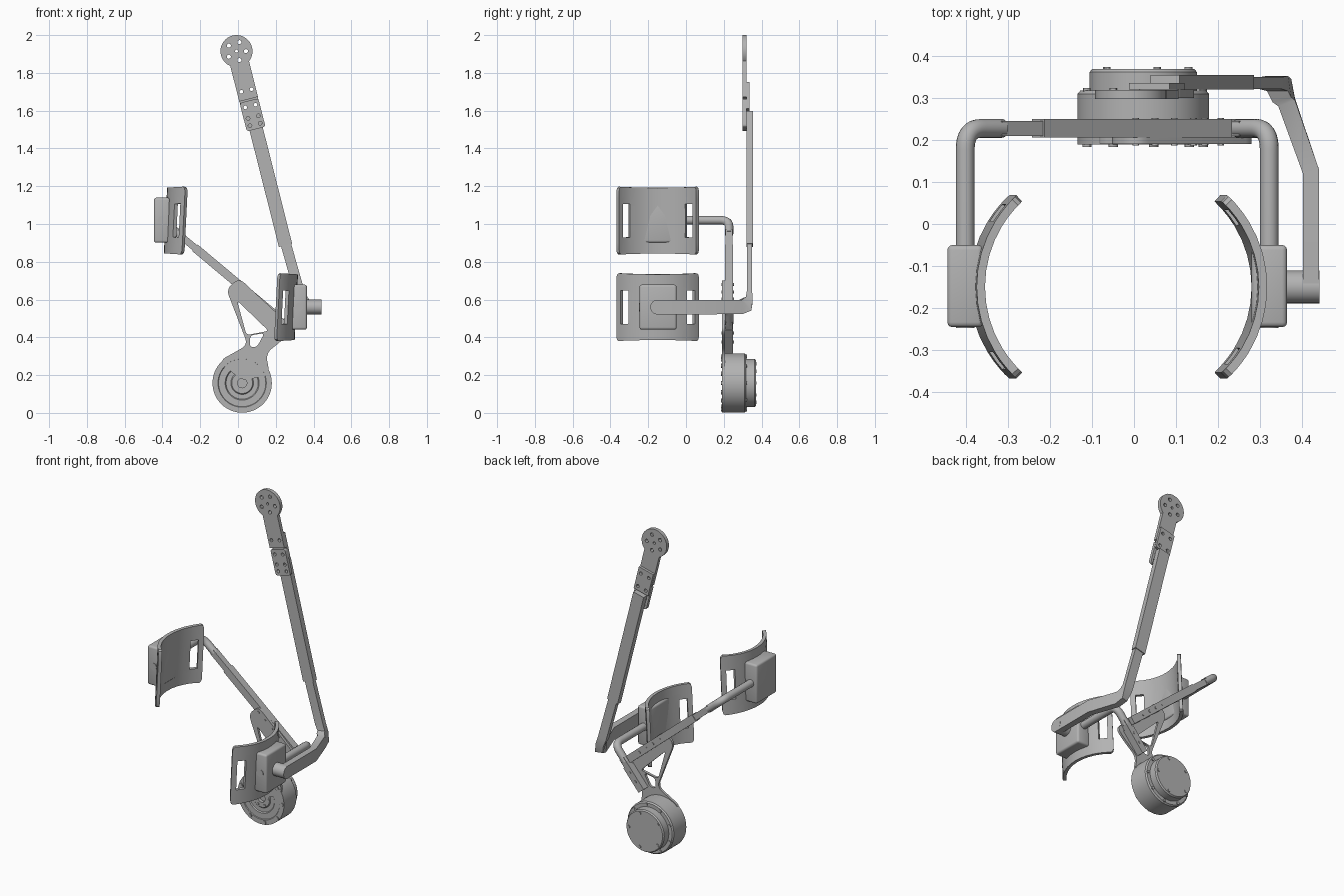
import bpy, bmesh, math
from mathutils import Vector, Matrix

cube = bpy.data.objects.get("Cube")
if cube:
    bpy.data.objects.remove(cube, do_unlink=True)

grey = bpy.data.materials.new("machined_grey")
grey.use_nodes = True
grey.diffuse_color = (0.45, 0.45, 0.45, 1)
grey.node_tree.nodes["Principled BSDF"].inputs["Base Color"].default_value = grey.diffuse_color
parts = []


def add(name, data):
    ob = bpy.data.objects.new(name, data)
    bpy.context.scene.collection.objects.link(ob)
    return ob


def finish(ob):
    """Bake modifiers or curve into a plain mesh part."""
    bpy.context.view_layer.update()
    dg = bpy.context.evaluated_depsgraph_get()
    me = bpy.data.meshes.new_from_object(ob.evaluated_get(dg))
    me.transform(ob.matrix_world)
    name = ob.name
    bpy.data.objects.remove(ob, do_unlink=True)
    me.materials.clear()
    me.materials.append(grey)
    parts.append(add(name, me))
    return parts[-1]


def from_bmesh(name, bm):
    bmesh.ops.recalc_face_normals(bm, faces=bm.faces)
    me = bpy.data.meshes.new(name)
    bm.to_mesh(me)
    bm.free()
    return add(name, me)


def ring(x, z, r, n=16):
    return [(x + r * math.cos(math.tau * i / n), z + r * math.sin(math.tau * i / n)) for i in range(n)]


def rounded(pts, r):
    out = []
    for i, p in enumerate(pts):
        p, a, b = Vector(p), Vector(pts[i - 1]), Vector(pts[(i + 1) % len(pts)])
        s = p + (a - p).normalized() * min(r, (a - p).length * 0.45)
        e = p + (b - p).normalized() * min(r, (b - p).length * 0.45)
        for k in range(6):
            t = k / 5
            out.append(s * (1 - t) ** 2 + p * 2 * t * (1 - t) + e * t * t)
    return out


def plate(name, outline, y0, y1, holes=()):
    """Flat plate in the xz plane, with holes, between y0 and y1."""
    cu = bpy.data.curves.new(name, 'CURVE')
    cu.dimensions = '2D'
    cu.fill_mode = 'BOTH'
    cu.extrude = (y1 - y0) / 2
    for loop in [outline, *holes]:
        sp = cu.splines.new('POLY')
        sp.points.add(len(loop) - 1)
        for pt, c in zip(sp.points, loop):
            pt.co = (c[0], c[1], 0, 1)
        sp.use_cyclic_u = True
    ob = add(name, cu)
    ob.matrix_world = Matrix.Translation((0, (y0 + y1) / 2, 0)) @ Matrix.Rotation(math.pi / 2, 4, 'X')
    return finish(ob)


def strip(p, q, w):
    p, q = Vector(p), Vector(q)
    d = (q - p).normalized()
    n = Vector((-d.y, d.x)) * w / 2
    return [p + n, p - n, q - n, q + n]


def tube(name, start, corner, end, r, bend):
    a, c, b = Vector(start), Vector(corner), Vector(end)
    s, e = c + (a - c).normalized() * bend, c + (b - c).normalized() * bend
    pts = [a] + [s * (1 - t) ** 2 + c * 2 * t * (1 - t) + e * t * t for t in [k / 8 for k in range(9)]] + [b]
    cu = bpy.data.curves.new(name, 'CURVE')
    cu.dimensions = '3D'
    cu.bevel_depth, cu.bevel_resolution, cu.use_fill_caps = r, 6, True
    sp = cu.splines.new('POLY')
    sp.points.add(len(pts) - 1)
    for pt, p in zip(sp.points, pts):
        pt.co = (*p, 1)
    return finish(add(name, cu))


def cylinder(name, centre, r, depth, axis):
    bm = bmesh.new()
    rot = Matrix.Rotation(math.pi / 2, 4, 'Y' if axis == 'x' else 'X')
    bmesh.ops.create_cone(bm, cap_ends=True, segments=32 if r > 0.02 else 12, radius1=r, radius2=r,
                          depth=depth, matrix=Matrix.Translation(centre) @ rot)
    return finish(from_bmesh(name, bm))


def block(name, centre, size):
    bm = bmesh.new()
    bmesh.ops.create_cube(bm, size=1, matrix=Matrix.Translation(centre) @ Matrix.Diagonal((*size, 1)))
    ob = from_bmesh(name, bm)
    mod = ob.modifiers.new("bevel", 'BEVEL')
    mod.width, mod.segments = 0.012, 3
    return finish(ob)


def cuff(name, cx, cz, side):
    """Curved pad with a strap slot near each end."""
    half = [0, 8, 16, 24, 32, 37, 42, 45, 47, 48]
    angles = [-a for a in half[:0:-1]] + half
    rows = [k / 4 for k in range(-4, 5)]
    bm = bmesh.new()
    grid = []
    for a in angles:
        h = 0.174 + 0.006 * (a / 48) ** 2 - {47: 0.008, 48: 0.025}.get(abs(a), 0)
        t = math.radians(a)
        grid.append([bm.verts.new((cx + side * 0.279 * math.cos(t) + 0.05 * h * f,
                                   -0.15 + 0.279 * math.sin(t) * 1.02, cz + h * f)) for f in rows])
    for i in range(len(angles) - 1):
        for j in range(len(rows) - 1):
            mid = abs(angles[i] + angles[i + 1]) / 2
            if not (32 < mid < 42 and abs(rows[j] + rows[j + 1]) < 1):
                bm.faces.new((grid[i][j], grid[i + 1][j], grid[i + 1][j + 1], grid[i][j + 1]))
    ob = from_bmesh(name, bm)
    mod = ob.modifiers.new("thickness", 'SOLIDIFY')
    mod.thickness, mod.offset = 0.02, 0
    return finish(ob)


# Motor: turned body with stepped front rings and a rear cap
MX, MZ = 0.022, 0.158
profile = [(0, .215), (.025, .215), (.025, .195), (.055, .195), (.06, .2), (.085, .2), (.09, .194),
           (.125, .194), (.128, .19), (.157, .19), (.157, .31), (.15, .318), (.128, .318),
           (.128, .362), (.122, .37), (0, .37)]
bm = bmesh.new()
vs = [bm.verts.new((MX + r, y, MZ)) for r, y in profile]
es = [bm.edges.new(pair) for pair in zip(vs, vs[1:])]
bmesh.ops.spin(bm, geom=vs + es, cent=(MX, 0, MZ), axis=(0, 1, 0), angle=math.tau, steps=64)
bmesh.ops.remove_doubles(bm, verts=bm.verts, dist=1e-5)
finish(from_bmesh("motor_body", bm))
for count, r, y, size in ((9, .143, .188, .011), (6, .047, .194, .008), (9, .143, .32, .009), (5, .108, .37, .009)):
    for i, (x, z) in enumerate(ring(MX, MZ, r, count)):
        cylinder(f"motor_bolt_{count}_{i}", (x, y, z), size, 0.008, 'y')

# Triangular bracket plate joining the motor to the arms
outline = rounded([(.005, .715), (-.062, .655), (.052, .36), (-.1, .275), (.02, .17), (.168, .2),
                   (.148, .315), (.235, .385), (.295, .445)], .04)
slots = [rounded([(-.005, .595), (.045, .412), (.162, .434)], .02),
         rounded([(.065, .41), (.062, .348), (.1, .348), (.14, .422)], .02)]
plate("bracket_plate", outline, .1905, .206, slots)

# Long and short arms at a right angle, with round tubes to the pads
along, down = Vector((.767, -.642)), Vector((-.642, -.767))
left, right = Vector((-.4025, 1.02)), Vector((.3225, .56))
plate("long_arm_inner", strip(left + along * .1, left + along * .3, .036), .21, .246)
plate("long_arm_sleeve", strip(left + along * .227, left + along * .81, .045), .206, .25)
plate("short_arm_inner", strip(right + down * .09, right + down * .2, .036), .21, .246)
plate("short_arm_sleeve", strip(right + down * .14, right + down * .3, .045), .206, .25)
for i, s in enumerate((.53, .59, .65, .71)):
    p = left + along * s
    cylinder(f"long_arm_bolt_{i}", (p.x, .22, p.y), .008, .066, 'y')
for i, s in enumerate((.18, .24)):
    p = right + down * s
    cylinder(f"short_arm_bolt_{i}", (p.x, .22, p.y), .008, .066, 'y')

for side, p, d, cx in (("left", left, along, -.095), ("right", right, down, .02)):
    e = p + d * .115
    tube(side + "_tube", (p.x, -.248, p.y), (p.x, .228, p.y), (e.x, .228, e.y), .0225, .05)
    block(side + "_pad_block", (p.x, -.148, p.y), (.085, .196, .238))
    cuff(side + "_cuff", cx, p.y + (.0 if side == "right" else -.002), 1 if side == "right" else -1)

# Outer swing arm: pivot knob, then a bent bar lofted from rectangles
cylinder("pivot_knob", (.402, -.15, .56), .039, .08, 'x')
sections = [((.422, -.15, .56), (.0195, 0, 0), (0, 0, .038)),
            ((.422, .125, .56), (.0195, .004, 0), (0, 0, .038)),
            ((.364, .29, .56), (.02, .007, 0), (0, -.002, .037)),
            ((.353, .318, .572), (.022, .006, 0), (0, -.022, .03)),
            ((.342, .335, .6), (.025, 0, .005), (0, -.018, .01)),
            ((.325, .336, .64), (.027, 0, .006), (0, -.014, 0)),
            ((.24, .336, .94), (.027, 0, .006), (0, -.014, 0))]
bm = bmesh.new()
loops = []
for c, u, v in sections:
    c, u, v = Vector(c), Vector(u), Vector(v)
    loops.append([bm.verts.new(c + u * a + v * b) for a, b in ((1, 1), (-1, 1), (-1, -1), (1, -1))])
for a, b in zip(loops, loops[1:]):
    for k in range(4):
        bm.faces.new((a[k], a[k - 1], b[k - 1], b[k]))
bm.faces.new(loops[0])
bm.faces.new(loops[-1])
finish(from_bmesh("swing_arm", bm))

# Upper bar and hip plates along one slanted axis
top, axis = Vector((-.008, 1.915)), Vector((.245, -.97))
cross = Vector((.97, .245))


def at(s, o=0):
    return top + axis * s + cross * o


def holes(rows, r=.01):
    return [ring(*at(s, o), r, 12) for s in rows for o in (-.028, .028)]


plate("upper_bar", strip(at(.335), at(1.06), .072), .321, .355)
head = [top + cross * (.085 * math.cos(t)) - axis * (.085 * math.sin(t))
        for t in [math.radians(-53 + 286 * k / 32) for k in range(33)]]
hip_holes = [ring(*p, .011, 12) for p in ring(top.x, top.y, .05, 5)] + [ring(*top, .008, 12)]
plate("hip_plate", head + [at(.262, -.051), at(.262, .051)], .298, .32, hip_holes + holes([.215]))
plate("lower_hip_plate", rounded(strip(at(.27), at(.425), .102), .015), .3, .321, holes([.3, .36, .4]))
plate("hip_back_plate", strip(at(.18), at(.325), .1), .3205, .336, holes([.215, .3]))

bpy.ops.object.select_all(action='DESELECT')
for ob in parts:
    ob.select_set(True)
bpy.context.view_layer.objects.active = parts[0]
bpy.ops.object.shade_smooth_by_angle(angle=math.radians(30))
